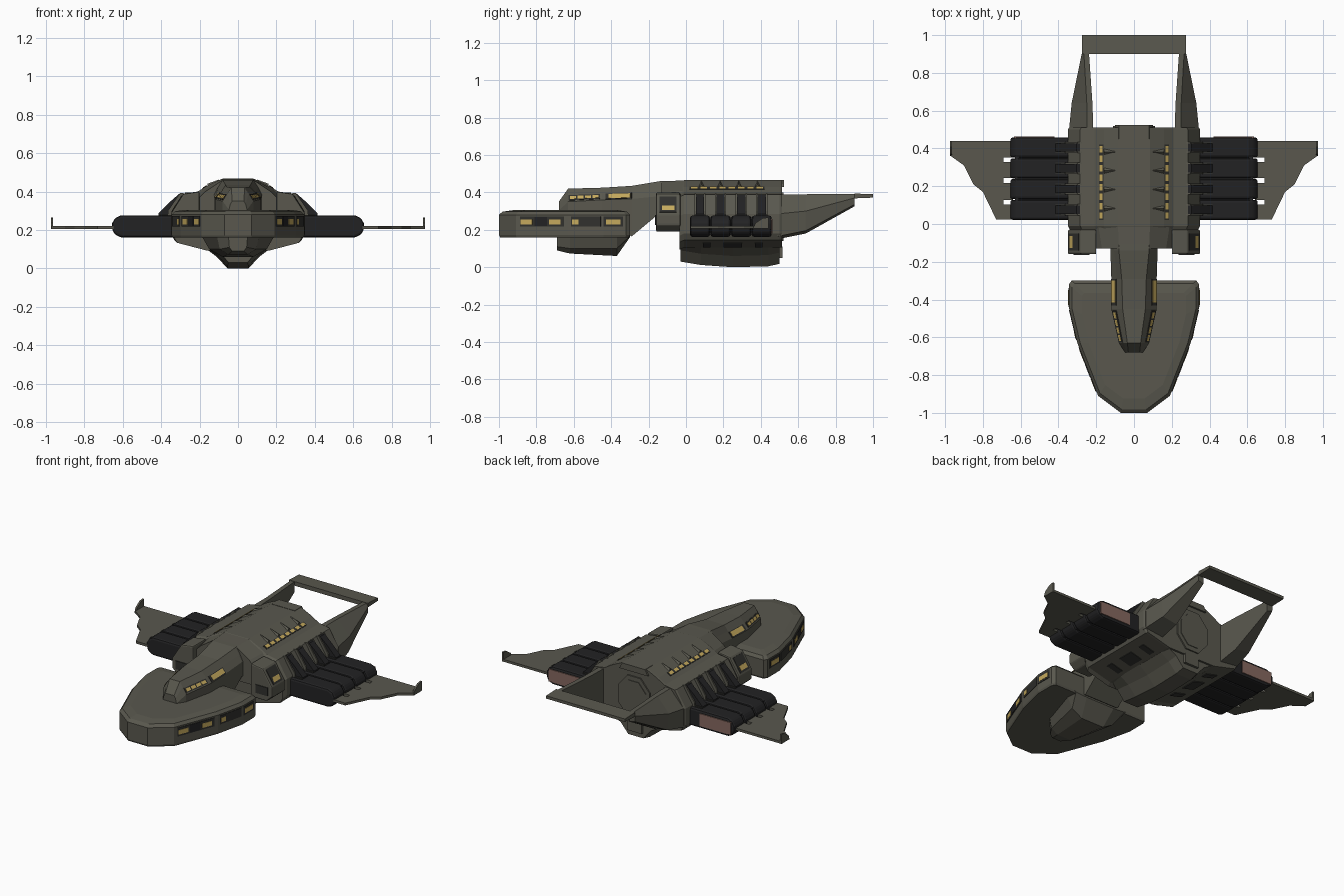
import bpy, bmesh, math
from mathutils import Vector

cube = bpy.data.objects.get("Cube")
if cube:
    bpy.data.objects.remove(cube, do_unlink=True)


def material(name, r, g, b):
    m = bpy.data.materials.new(name)
    m.use_nodes = True
    m.diffuse_color = (r, g, b, 1)
    bsdf = next(n for n in m.node_tree.nodes if n.type == 'BSDF_PRINCIPLED')
    bsdf.inputs["Base Color"].default_value = (r, g, b, 1)
    bsdf.inputs["Roughness"].default_value = 0.7
    return m


HULL = material("olive_grey_hull", 0.100, 0.097, 0.076)
BLACK = material("black_pod", 0.016, 0.016, 0.017)
DARK = material("dark_recess", 0.03, 0.03, 0.027)
GLOW = material("yellow_window", 0.56, 0.40, 0.11)
VENT = material("brown_vent", 0.24, 0.14, 0.115)


def loft(name, rings, mat, mirror=False, bevel=0):
    """Skin equal-length rings of 3D points and cap both ends."""
    bm = bmesh.new()
    rows = [[bm.verts.new(p) for p in ring] for ring in rings]
    n = len(rows[0])
    for a, b in zip(rows, rows[1:]):
        for i in range(n):
            j = (i + 1) % n
            bm.faces.new((a[i], a[j], b[j], b[i]))
    bm.faces.new(rows[0])
    bm.faces.new(rows[-1])
    bmesh.ops.recalc_face_normals(bm, faces=bm.faces)
    me = bpy.data.meshes.new(name)
    bm.to_mesh(me)
    bm.free()
    me.materials.append(mat)
    ob = bpy.data.objects.new(name, me)
    bpy.context.collection.objects.link(ob)
    if bevel:
        mod = ob.modifiers.new("bevel", 'BEVEL')
        mod.width = bevel
        mod.segments = 2
    if mirror:
        ob.modifiers.new("mirror", 'MIRROR')
    return ob


def both(half, y):
    """Symmetric section at y from a half profile of (x, z), top to bottom."""
    return [(x, y, z) for x, z in half] + [(-x, y, z) for x, z in reversed(half)]


def prism(name, pts, lo, hi, axis, mat, **kw):
    """Extrude a 2D outline along one axis."""
    def put(p, h):
        v = list(p)
        v.insert("xyz".index(axis), h)
        return v
    return loft(name, [[put(p, h) for p in pts] for h in (lo, hi)], mat, **kw)


def box(name, x, y, z, mat, **kw):
    return prism(name, [(x[0], y[0]), (x[1], y[0]), (x[1], y[1]), (x[0], y[1])],
                 z[0], z[1], 'z', mat, **kw)


def plate(name, quad, u, v, mat, lift=0.0045):
    """Thin mirrored plate on part of a quad a-b (u) / a-d (v)."""
    a, b, c, d = map(Vector, quad)
    spot = lambda s, t: a.lerp(b, s).lerp(d.lerp(c, s), t)
    ring = [spot(u[0], v[0]), spot(u[1], v[0]), spot(u[1], v[1]), spot(u[0], v[1])]
    nrm = (b - a).cross(d - a).normalized() * lift
    loft(name, [[p - nrm for p in ring], [p + nrm for p in ring]], mat, mirror=True)


# Forward saucer
rim = [(.07, -1), (.19, -.91), (.30, -.63), (.345, -.44), (.345, -.32), (.33, -.30)]


def saucer_ring(z, k):
    half = [(x * k, -.62 + (y + .62) * k) for x, y in rim]
    return [(x, y, z) for x, y in half] + [(-x, y, z) for x, y in reversed(half)]


loft("saucer", [saucer_ring(.16, .985), saucer_ring(.172, 1), saucer_ring(.28, 1),
                saucer_ring(.297, .95), saucer_ring(.305, .8)], HULL)


# Saucer side windows
def rim_quad(i):
    (x0, y0), (x1, y1) = rim[i], rim[i + 1]
    return [(x0, y0, .172), (x1, y1, .172), (x1, y1, .28), (x0, y0, .28)]


for i, u in ((1, (.08, .92)), (2, (.08, .92)), (3, (0, .85))):
    plate("saucer_window_recess", rim_quad(i), u, (.42, .92), DARK, .003)
for i, u in ((1, (.1, .32)), (1, (.64, .86)), (2, (.12, .3)), (3, (.1, .75))):
    plate("saucer_window", rim_quad(i), u, (.52, .78), GLOW)
plate("saucer_black_panel", rim_quad(1), (.36, .6), (.45, .9), BLACK)

# Chin pod under the saucer
loft("chin_pod", [both(h, y) for y, h in (
    (-.69, [(.05, .17), (.045, .11), (.03, .09)]),
    (-.62, [(.11, .17), (.095, .10), (.05, .073)]),
    (-.37, [(.19, .17), (.15, .10), (.08, .06)]),
    (-.30, [(.19, .17), (.18, .165), (.10, .16)]))], HULL)

# Raised bridge and neck
neck = {
    -.68: [(.03, .35), (.04, .335), (.047, .305), (.04, .25)],
    -.63: [(.035, .42), (.055, .39), (.08, .35), (.08, .25)],
    -.45: [(.06, .425), (.09, .395), (.12, .36), (.12, .25)],
    -.29: [(.065, .435), (.09, .40), (.12, .365), (.12, .165)],
    -.14: [(.08, .46), (.105, .42), (.125, .38), (.125, .29)],
    .05: [(.085, .464), (.11, .43), (.13, .39), (.13, .27)]}
loft("neck", [both(h, y) for y, h in neck.items()], HULL)


def neck_quad(y0, y1):
    (a, d), (b, c) = neck[y0][1:3], neck[y1][1:3]
    return [(a[0], y0, a[1]), (b[0], y1, b[1]), (c[0], y1, c[1]), (d[0], y0, d[1])]


plate("bridge_recess", neck_quad(-.63, -.45), (.02, .95), (.15, .85), DARK, .003)
for i in range(4):
    plate("bridge_window", neck_quad(-.63, -.45), (.06 + i * .22, .24 + i * .22), (.3, .7), GLOW)
plate("neck_recess", neck_quad(-.45, -.29), (.12, 1), (.1, .95), DARK, .003)
plate("neck_window", neck_quad(-.45, -.29), (.22, .95), (.2, .85), GLOW)

# Main hull
upper = [(.085, .465), (.16, .43), (.21, .40), (.285, .388), (.35, .285), (.35, .18), (.33, .145),
         (.17, .105)]
loft("main_hull", [both([(x * .96, z - .012) for x, z in upper], -.035), both(upper, -.01),
                   both(upper, .50), both([(x * .98, z) for x, z in upper], .512)], HULL)
loft("hull_front", [both([(.08, .46), (.17, .40), (.2, .37), (.2, .25)], -.13),
                    both([(.085, .464), (.19, .41), (.21, .39), (.21, .19)], 0)], HULL)

# Keel
loft("keel", [both([(.19 * k, .12), (.11 * k, .06 + d), (.055 * k, d)], y) for y, k, d in (
    (-.03, .9, .03), (.08, 1, .012), (.25, 1, 0), (.44, 1, .005), (.50, .95, .018))], HULL)
box("keel_rear_block", (-.05, .05), (.49, .515), (.05, .11), HULL)
belly = [(.33, 0, .145), (.33, .5, .145), (.17, .5, .105), (.17, 0, .105)]
for u in ((.18, .26), (.4, .6), (.74, .82)):
    plate("belly_hatch", belly, u, (.35, .85), DARK)

# Shoulder blocks with slanted windows
prism("shoulder_block", [(.20, .40), (.285, .388), (.35, .285), (.35, .225), (.31, .19), (.20, .19)],
      -.16, -.03, 'y', HULL, mirror=True, bevel=.008)
slant = [(.35, -.16, .285), (.35, -.03, .285), (.285, -.03, .388), (.285, -.16, .388)]
plate("shoulder_recess", slant, (.15, .85), (.08, .9), DARK, .003)
plate("shoulder_window", slant, (.25, .75), (.18, .42), GLOW)
front = [(.21, -.16, .22), (.34, -.16, .22), (.34, -.16, .285), (.21, -.16, .285)]
plate("shoulder_front_panel", front, (.2, .85), (.1, .9), DARK)

# Roof windows and wedge ribs between them
roof = [(.21, .02, .40), (.21, .42, .40), (.16, .42, .43), (.16, .02, .43)]
plate("roof_recess", roof, (0, 1), (.5, .98), DARK, .003)
for i in range(8):
    u = .02 + i * .125
    plate("roof_window", roof, (u, u + .085), (.58, .92), GLOW)
    if i % 2:
        y = .02 + u * .4
        loft("roof_rib", [[(.10, y, .455), (.10, y + .004, .462), (.10, y + .008, .455)],
                          [(.158, y - .012, .43), (.158, y + .004, .441), (.158, y + .02, .43)]],
             HULL, mirror=True)

# Rear round hatch and roof lip
for name, r, y, mat in (("rear_hatch_rim", .14, .520, HULL), ("rear_hatch", .11, .524, HULL)):
    pts = [(.85 * r * math.cos(a), .27 + r * math.sin(a))
           for a in (math.radians(22.5 + 45 * k) for k in range(8))]
    prism(name, pts, .49, y, 'y', mat)
prism("rear_roof_lip", [(-.08, .467), (.08, .467), (.10, .43), (-.10, .43)], .45, .523, 'y', HULL)

# Engine pods and their arms
pod = [(.32, .162), (.61, .162), (.64, .175), (.655, .2), (.655, .235), (.64, .262), (.61, .276),
       (.32, .276)]
box("pod_core", (.33, .63), (.04, .44), (.172, .266), BLACK, mirror=True)
for i in range(4):
    y = .075 + i * .11
    prism("engine_pod", pod, y - .053, y + .053, 'y', BLACK, mirror=True, bevel=.013)
    arm = [(.25, .38), (.305, .389), (.35, .35), (.415, .285), (.415, .265), (.25, .265)]
    prism("pod_arm", arm, y - .022, y + .022, 'y', BLACK, mirror=True)
    for s in (-1, 1):
        fin = [(.25, .385), (.30, .394), (.365, .30), (.365, .27), (.25, .27)]
        e = y + s * .026
        prism("arm_bracket", fin, e - .004, e + .004, 'y', HULL, mirror=True)
    box("pod_clamp", (.36, .415), (y - .03, y + .03), (.27, .283), DARK, mirror=True)
vent = [(.42, .459, .18), (.635, .459, .18), (.635, .459, .258), (.42, .459, .258)]
plate("pod_vent", vent, (0, 1), (0, 1), VENT)

# Side wings with root notches and upturned tips
root = []
for y in (.115, .23, .34):
    root += [(.64, y - .013), (.69, y - .013), (.69, y + .013), (.64, y + .013)]
edge = [(.64, .44), (.97, .44), (.97, .36), (.90, .31), (.85, .21), (.80, .17), (.73, .025),
        (.64, .025)]
prism("wing", edge + root, .206, .221, 'z', HULL, mirror=True)
prism("wing_tip", [(.36, .206), (.44, .206), (.44, .266), (.41, .262), (.37, .235)],
      .963, .974, 'x', HULL, mirror=True)

# Tail booms and crossbar
loft("tail_boom", [[(x, y, z) for x, z in s] for y, s in (
    (.49, [(.215, .39), (.25, .39), (.345, .285), (.345, .165), (.215, .15)]),
    (.64, [(.22, .39), (.25, .39), (.33, .30), (.32, .195), (.22, .18)]),
    (.90, [(.238, .392), (.265, .392), (.277, .37), (.275, .335), (.238, .325)]))],
     HULL, mirror=True)
prism("tail_crossbar", [(.90, .368), (1, .372), (1, .39), (.90, .394)], -.275, .275, 'x', HULL)
